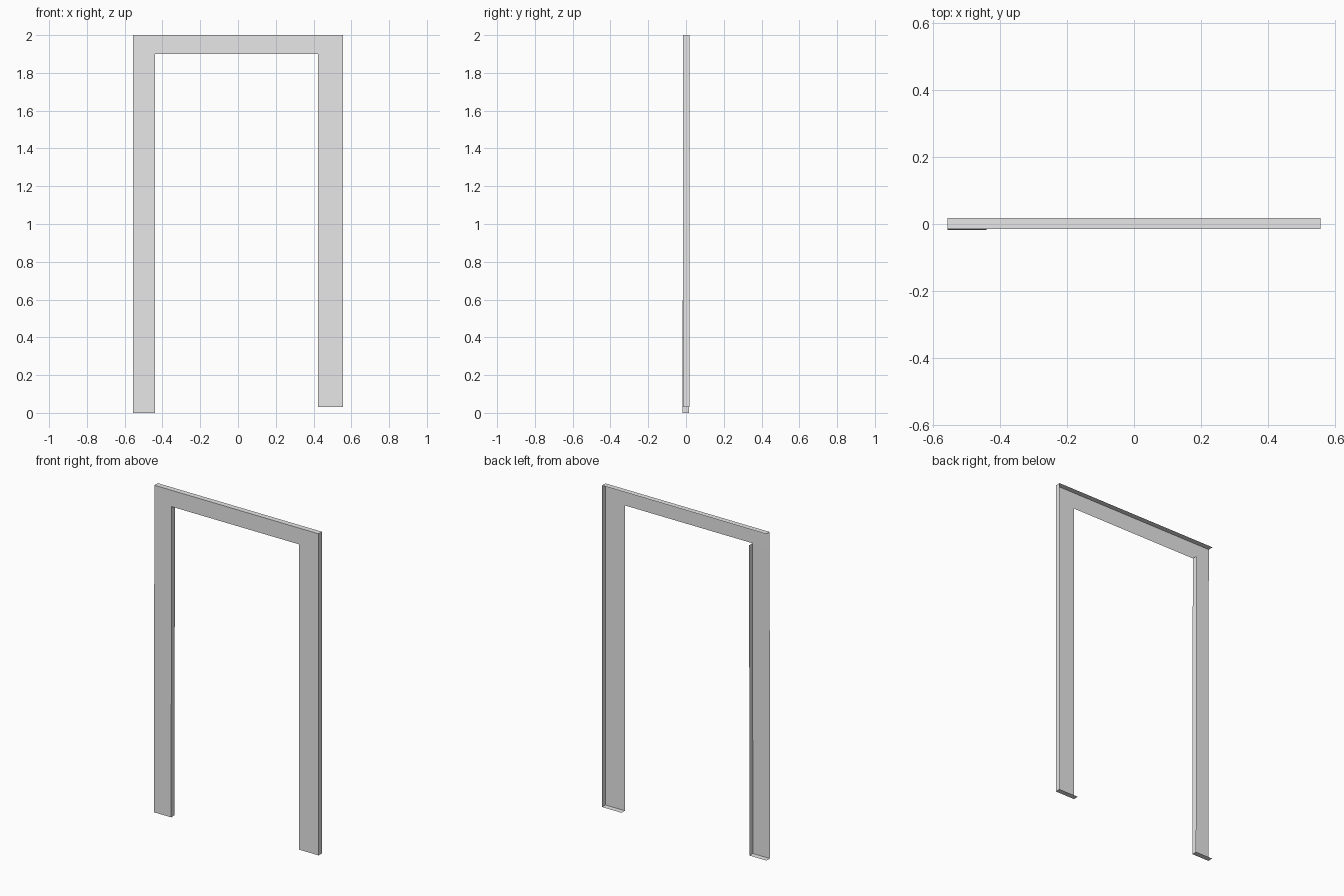
import bpy
import bmesh

cube = bpy.data.objects.get("Cube")
if cube:
    bpy.data.objects.remove(cube, do_unlink=True)

# Single plain grey finish
grey = bpy.data.materials.new("plain grey")
grey.use_nodes = True
colour = (0.8, 0.8, 0.8, 1)
grey.diffuse_color = colour
grey.node_tree.nodes["Principled BSDF"].inputs["Base Color"].default_value = colour

# Main dimensions
HALF, IN_R, IN_L = 0.556, -0.44, 0.424
TOP, HEAD, FOOT_L = 2.0, 1.9, 0.032
FRONT, DEPTH, LEAN = -0.0148, 0.033, 0.0035


def place(x, z, back=0):
    """Point on the front sheet; the right leg leans slightly forward to its foot."""
    lean = LEAN * (HEAD - min(z, HEAD)) / HEAD if x <= IN_R else 0
    return (x, FRONT - lean + back, z)


def sheet(name, quads):
    """Thin open sheet made of quads that share corners."""
    bm = bmesh.new()
    for quad in quads:
        bm.faces.new([bm.verts.new(p) for p in quad])
    bmesh.ops.remove_doubles(bm, verts=bm.verts, dist=0.0001)
    mesh = bpy.data.meshes.new(name)
    bm.to_mesh(mesh)
    bm.free()
    mesh.materials.append(grey)
    obj = bpy.data.objects.new(name, mesh)
    bpy.context.collection.objects.link(obj)
    return obj


def panel(x0, x1, z0, z1):
    return [place(x0, z0), place(x1, z0), place(x1, z1), place(x0, z1)]


def flange(name, a, b):
    """Return edge running backward from the front sheet between two points."""
    sheet(name, [[place(*a), place(*a, DEPTH), place(*b, DEPTH), place(*b)]])


# Front face of the door surround: two legs and a lintel
sheet("frame_front", [
    panel(-HALF, IN_R, 0, HEAD),
    panel(IN_L, HALF, FOOT_L, HEAD),
    panel(-HALF, IN_R, HEAD, TOP),
    panel(IN_R, IN_L, HEAD, TOP),
    panel(IN_L, HALF, HEAD, TOP),
])

# Folded edges; the back stays open
flange("top_edge", (HALF, TOP), (-HALF, TOP))
flange("left_outer_edge", (HALF, FOOT_L), (HALF, TOP))
flange("right_inner_edge", (IN_R, 0), (IN_R, HEAD))
flange("left_foot_edge", (IN_L, FOOT_L), (HALF, FOOT_L))
flange("right_foot_edge", (-HALF, 0), (IN_R, 0))
